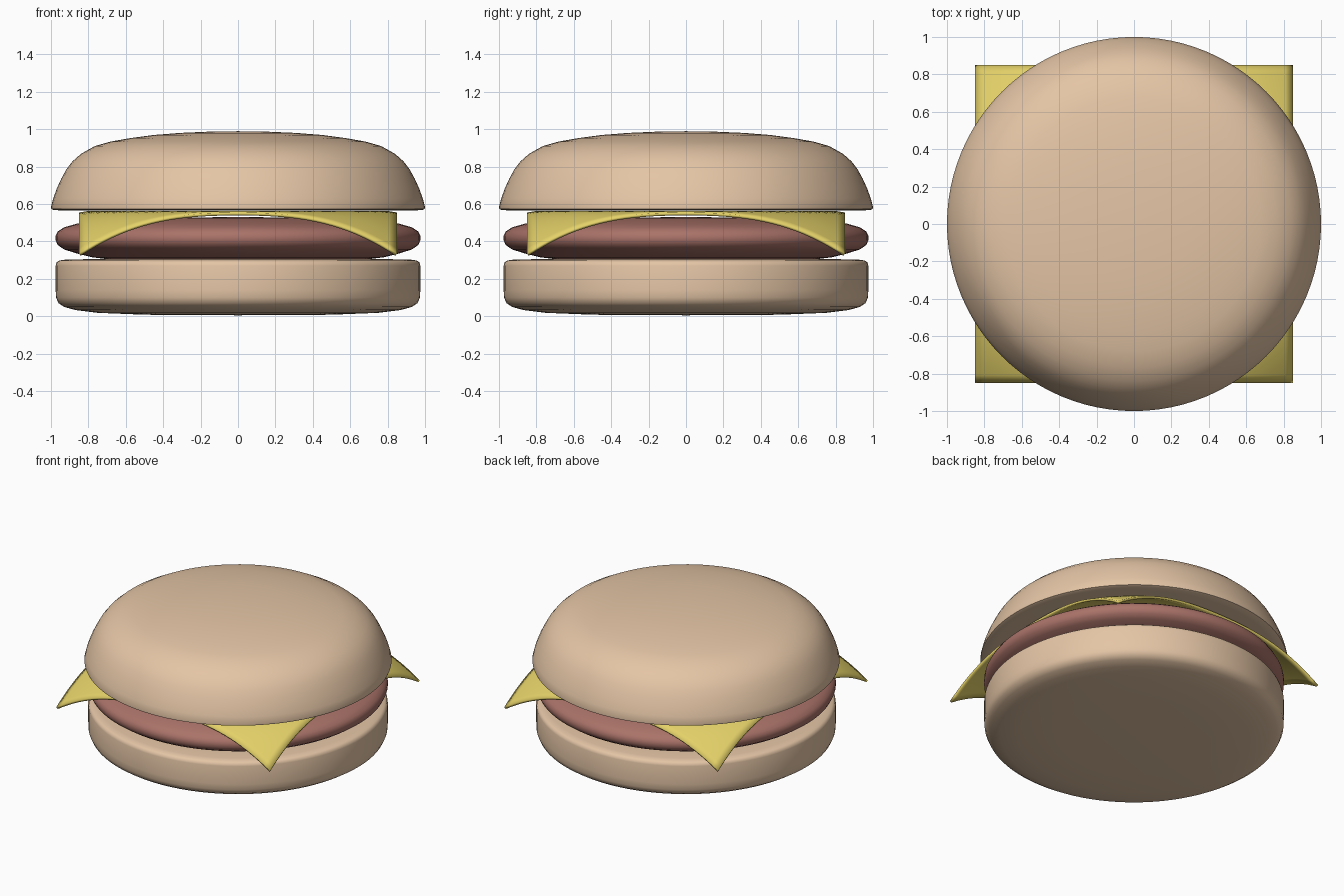
import bpy, bmesh, math

if "Cube" in bpy.data.objects:
    bpy.data.objects.remove(bpy.data.objects["Cube"])


def material(name, color):
    m = bpy.data.materials.new(name)
    m.diffuse_color = (*color, 1)
    m.use_nodes = True
    m.node_tree.nodes["Principled BSDF"].inputs["Base Color"].default_value = m.diffuse_color
    return m


def finish(name, bm, mat, angle):
    bmesh.ops.recalc_face_normals(bm, faces=bm.faces)
    me = bpy.data.meshes.new(name)
    bm.to_mesh(me)
    bm.free()
    ob = bpy.data.objects.new(name, me)
    bpy.context.collection.objects.link(ob)
    me.materials.append(mat)
    bpy.ops.object.select_all(action='DESELECT')
    ob.select_set(True)
    bpy.context.view_layer.objects.active = ob
    bpy.ops.object.shade_smooth_by_angle(angle=math.radians(angle))
    return ob


def lathe(name, profile, mat, steps=96):
    """Spin an (r, z) profile that starts and ends on the axis."""
    bm = bmesh.new()
    verts = [bm.verts.new((r, 0, z)) for r, z in profile]
    edges = [bm.edges.new(p) for p in zip(verts, verts[1:])]
    bmesh.ops.spin(bm, geom=verts + edges, cent=(0, 0, 0), axis=(0, 0, 1),
                   angle=2 * math.pi, steps=steps, use_duplicate=False)
    bmesh.ops.remove_doubles(bm, verts=bm.verts, dist=1e-4)
    return finish(name, bm, mat, 50)


bread = material("bread", (0.78, 0.56, 0.38))
meat = material("meat", (0.40, 0.17, 0.14))
yellow = material("cheese", (0.78, 0.64, 0.14))

# Bottom bun: flat top, softly rounded underside
lathe("bottom_bun", [
    (0, 0.005), (0.5, 0.008), (0.75, 0.018), (0.87, 0.033), (0.93, 0.05),
    (0.96, 0.07), (0.973, 0.1), (0.975, 0.14), (0.975, 0.27), (0.97, 0.288),
    (0.955, 0.298), (0.92, 0.303), (0.8, 0.305), (0, 0.305)], bread)

# Patty: disc with a bulging rim
lathe("patty", [
    (0, 0.305), (0.7, 0.305), (0.78, 0.315), (0.86, 0.335), (0.93, 0.357),
    (0.963, 0.38), (0.975, 0.405), (0.975, 0.43), (0.963, 0.453),
    (0.93, 0.475), (0.86, 0.495), (0.75, 0.515), (0.6, 0.526), (0, 0.53)], meat)

# Top bun: dome with a flat underside
lathe("top_bun", [
    (0, 0.565), (0.94, 0.565), (0.985, 0.568), (0.998, 0.573), (1.0, 0.582),
    (0.988, 0.63), (0.968, 0.685), (0.945, 0.735), (0.918, 0.785),
    (0.885, 0.828), (0.84, 0.868), (0.765, 0.91), (0.68, 0.934),
    (0.578, 0.952), (0.45, 0.969), (0.31, 0.98), (0.15, 0.987), (0, 0.989)], bread)

# Cheese slice: square sheet whose corners droop past the patty
bm = bmesh.new()
bmesh.ops.create_grid(bm, x_segments=40, y_segments=40, size=0.85)
for v in bm.verts:
    droop = max(0, (v.co.xy.length - 0.8) / 0.4)
    v.co.z = 0.562 - 0.225 * droop ** 1.65
cheese = finish("cheese_slice", bm, yellow, 50)
solid = cheese.modifiers.new("thickness", 'SOLIDIFY')
solid.thickness = 0.016
solid.offset = -1
